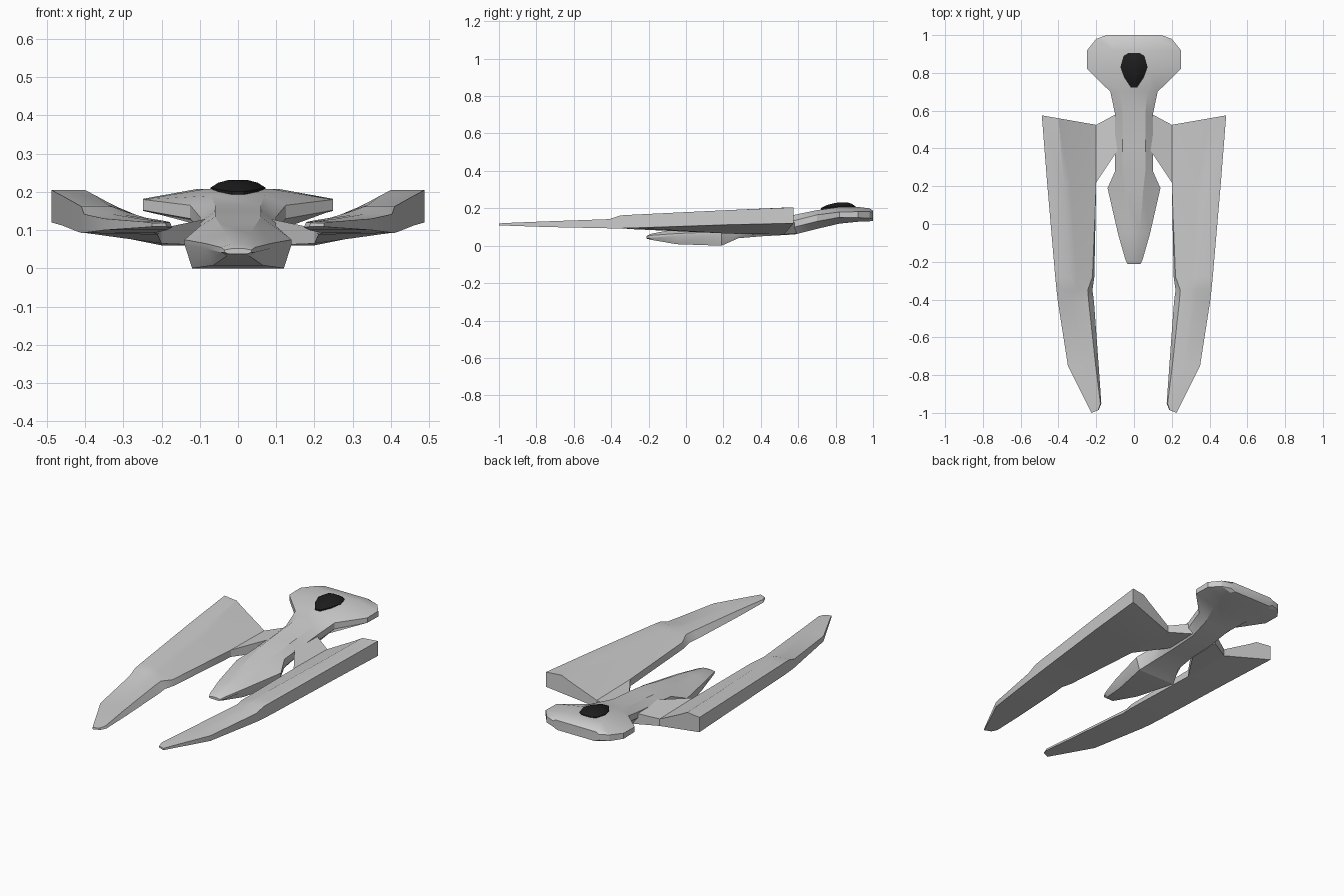
import bpy, bmesh, math


def material(name, value):
    m = bpy.data.materials.new(name)
    m.diffuse_color = (value, value, value, 1)
    return m


GREY = material("hull_grey", 0.6)
BLACK = material("canopy_black", 0.012)


def loft(name, rings, mat, mirror=False, angle=25):
    """Skin a row of matching rings, cap both ends."""
    bm = bmesh.new()
    rows = [[bm.verts.new(p) for p in ring] for ring in rings]
    n = len(rows[0])
    for a, b in zip(rows, rows[1:]):
        for i in range(n):
            j = (i + 1) % n
            bm.faces.new((a[i], a[j], b[j], b[i]))
    bm.faces.new(rows[0])
    bm.faces.new(rows[-1])
    bmesh.ops.recalc_face_normals(bm, faces=bm.faces)
    me = bpy.data.meshes.new(name)
    bm.to_mesh(me)
    bm.free()
    me.materials.append(mat)
    ob = bpy.data.objects.new(name, me)
    bpy.context.collection.objects.link(ob)
    if mirror:
        ob.modifiers.new("mirror", "MIRROR").use_mirror_merge = False
    bpy.ops.object.select_all(action="DESELECT")
    ob.select_set(True)
    bpy.context.view_layer.objects.active = ob
    bpy.ops.object.shade_smooth_by_angle(angle=math.radians(angle))
    return ob


# Hull: wide head, narrow neck, tapering tail pod
# y, top z, top half-width, upper side z, half-width, lower side z, bottom half-width, bottom z
HULL = [
    (1.00, .188, .13, .178, .145, .145, .12, .133),
    (0.98, .200, .13, .182, .200, .147, .14, .130),
    (0.92, .207, .11, .182, .248, .150, .15, .128),
    (0.82, .207, .09, .180, .248, .152, .12, .118),
    (0.70, .190, .07, .165, .125, .130, .08, .090),
    (0.58, .165, .06, .135, .100, .100, .07, .060),
    (0.40, .150, .06, .120, .100, .085, .07, .050),
    (0.28, .135, .06, .110, .100, .065, .08, .040),
    (0.19, .120, .05, .075, .140, .062, .12, .000),
    (-.05, .090, .03, .065, .085, .052, .065, .008),
    (-.19, .063, .02, .055, .045, .042, .03, .032),
    (-.212, .052, .015, .048, .035, .042, .025, .038),
]
rings = []
for y, zt, wt, zu, w, zl, wb, zb in HULL:
    half = [(wt, zt), (w, zu), (w, zl), (wb, zb)]
    prof = half + [(-x, z) for x, z in reversed(half)]
    rings.append([(x, y, z) for x, z in prof])
loft("hull", rings, GREY)

# Wings: thick outer edge, ridge, step down to a thin inner edge, long rear blade
# outer y, inner y, x of outer / ridge / step / inner top / inner bottom,
# z of outer bottom / outer top / step / inner top / inner bottom
WING = [
    (.575, .525, .488, .400, .360, .200, .200, .120, .205, .182, .100, .060),
    (.220, .220, .460, .372, .338, .200, .200, .112, .190, .170, .105, .065),
    (-.28, -.28, .417, .340, .305, .220, .210, .095, .166, .154, .120, .088),
    (-.35, -.35, .410, .330, .300, .245, .220, .093, .162, .150, .132, .093),
    (-.41, -.41, .403, .330, .300, .240, .212, .093, .142, .140, .132, .094),
    (-.75, -.75, .350, .290, .260, .203, .187, .100, .130, .130, .126, .100),
    (-.95, -.95, .250, .225, .205, .178, .173, .107, .122, .122, .121, .107),
    (-1.0, -.985, .225, .215, .205, .190, .187, .109, .119, .119, .119, .109),
]
rings = []
for yo, yi, xo, xr, xs, xt, xb, zob, zot, zs, zt, zb in WING:
    prof = [(xo, zob), (xo, zot), (xr, zot), (xs, zs), (xt, zt), (xb, zb)]
    rings.append([(x, yi + (yo - yi) * (x - xb) / (xo - xb), z) for x, z in prof])
loft("wing", rings, GREY, mirror=True)

# Wing roots joining the neck to the wings
loft("wing_root", [
    [(.08, .59, .065), (.08, .59, .130), (.08, .40, .130), (.08, .40, .060)],
    [(.20, .525, .06), (.20, .525, .10), (.20, .22, .105), (.20, .22, .065)],
], GREY, mirror=True)

# Canopy: faceted dark dome on the head
OUTLINE = [(.03, .905), (.055, .89), (.072, .83), (.052, .775), (.016, .722)]
base = OUTLINE + [(-x, y) for x, y in reversed(OUTLINE)]
rings = []
for scale, lift in ((1.0, -.012), (1.0, .003), (.72, .016), (.35, .023)):
    rings.append([(x * scale, .84 + (y - .84) * scale,
                   .208 + lift - .10 * max(0, .82 - .84 - (y - .84) * scale))
                  for x, y in base])
loft("canopy", rings, BLACK, angle=35)
